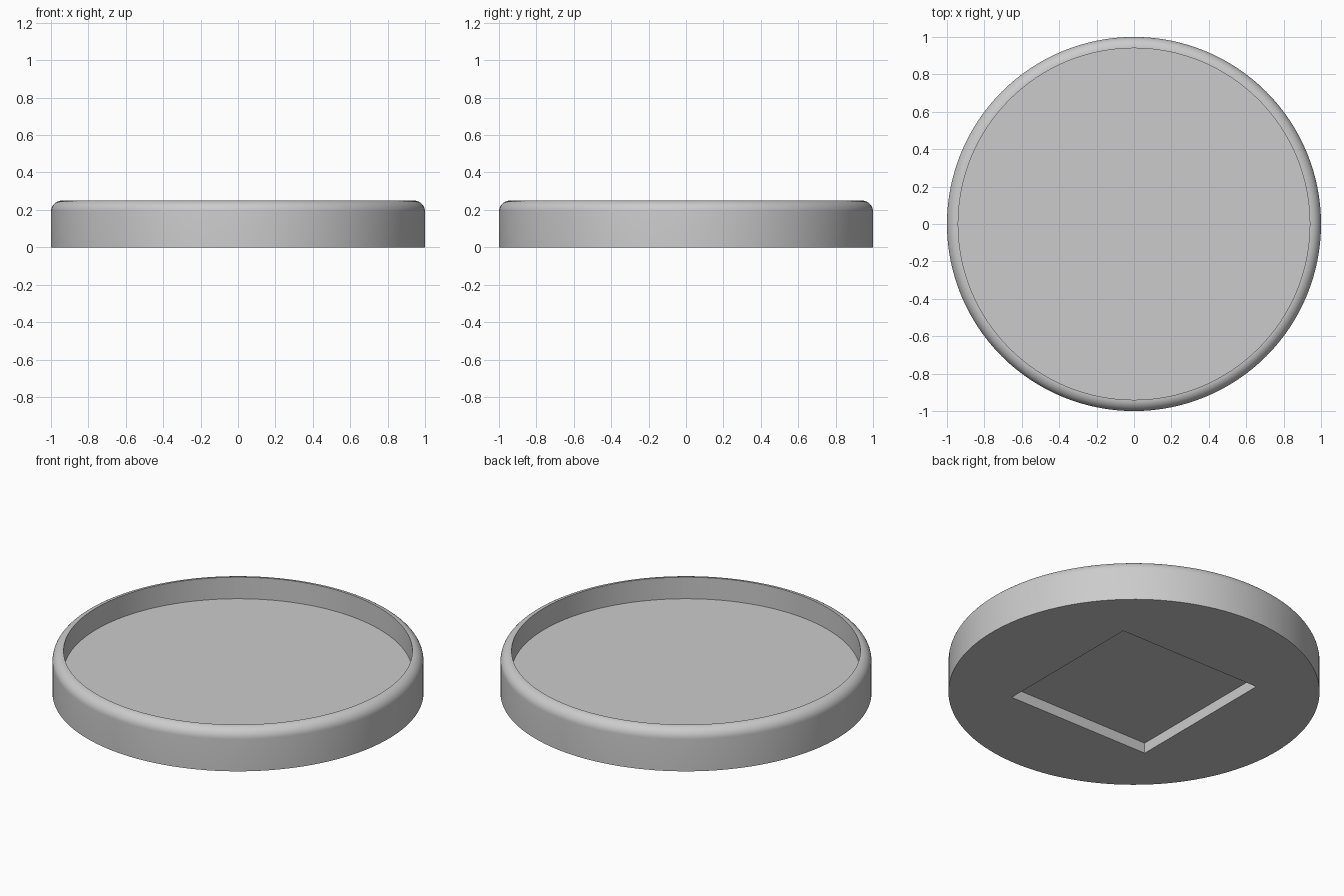
import bpy, bmesh, math
from mathutils import Vector

cube = bpy.data.objects.get("Cube")
if cube:
    bpy.data.objects.remove(cube, do_unlink=True)

SEGMENTS = 128
HEIGHT, FLOOR, FILLET = 0.25, 0.122, 0.06
RECESS_SIDE, RECESS_DEPTH = 0.935, 0.062

grey = bpy.data.materials.new("light_grey")
grey.use_nodes = True
colour = (0.6, 0.6, 0.6, 1)
grey.diffuse_color = colour
grey.node_tree.nodes["Principled BSDF"].inputs["Base Color"].default_value = colour

# Half profile: outer wall, rounded lip, inner wall
profile = [(1, 0)]
for i in range(11):
    a = math.pi / 2 * i / 10
    profile.append((1 - FILLET + FILLET * math.cos(a), HEIGHT - FILLET + FILLET * math.sin(a)))
profile.append((1 - FILLET, FLOOR))

# Round tray: rings joined into walls, then capped with floor and base
bm = bmesh.new()
rings = [[bm.verts.new((r * math.cos(math.tau * k / SEGMENTS),
                        r * math.sin(math.tau * k / SEGMENTS), z))
          for k in range(SEGMENTS)] for r, z in profile]
for low, high in zip(rings, rings[1:]):
    for k in range(SEGMENTS):
        n = (k + 1) % SEGMENTS
        bm.faces.new((low[k], low[n], high[n], high[k]))
bm.faces.new(rings[-1])
bm.faces.new(rings[0][::-1])
bmesh.ops.recalc_face_normals(bm, faces=bm.faces)
mesh = bpy.data.meshes.new("round_tray")
bm.to_mesh(mesh)
bm.free()
tray = bpy.data.objects.new("round_tray", mesh)
bpy.context.collection.objects.link(tray)
mesh.materials.append(grey)

# Square recess in the underside
bpy.ops.mesh.primitive_cube_add(size=1)
cutter = bpy.context.object
cutter.name = "recess_cutter"
cutter.scale = Vector((RECESS_SIDE, RECESS_SIDE, RECESS_DEPTH * 2))
cutter.hide_render = True
cutter.data.materials.append(grey)
cut = tray.modifiers.new("square_recess", 'BOOLEAN')
cut.operation = 'DIFFERENCE'
cut.solver = 'EXACT'
cut.object = cutter

bpy.ops.object.select_all(action='DESELECT')
tray.select_set(True)
bpy.context.view_layer.objects.active = tray
bpy.ops.object.modifier_apply(modifier=cut.name)
bpy.data.objects.remove(cutter, do_unlink=True)

# Smooth walls with crisp edges
bpy.ops.object.shade_smooth_by_angle(angle=math.radians(30))
